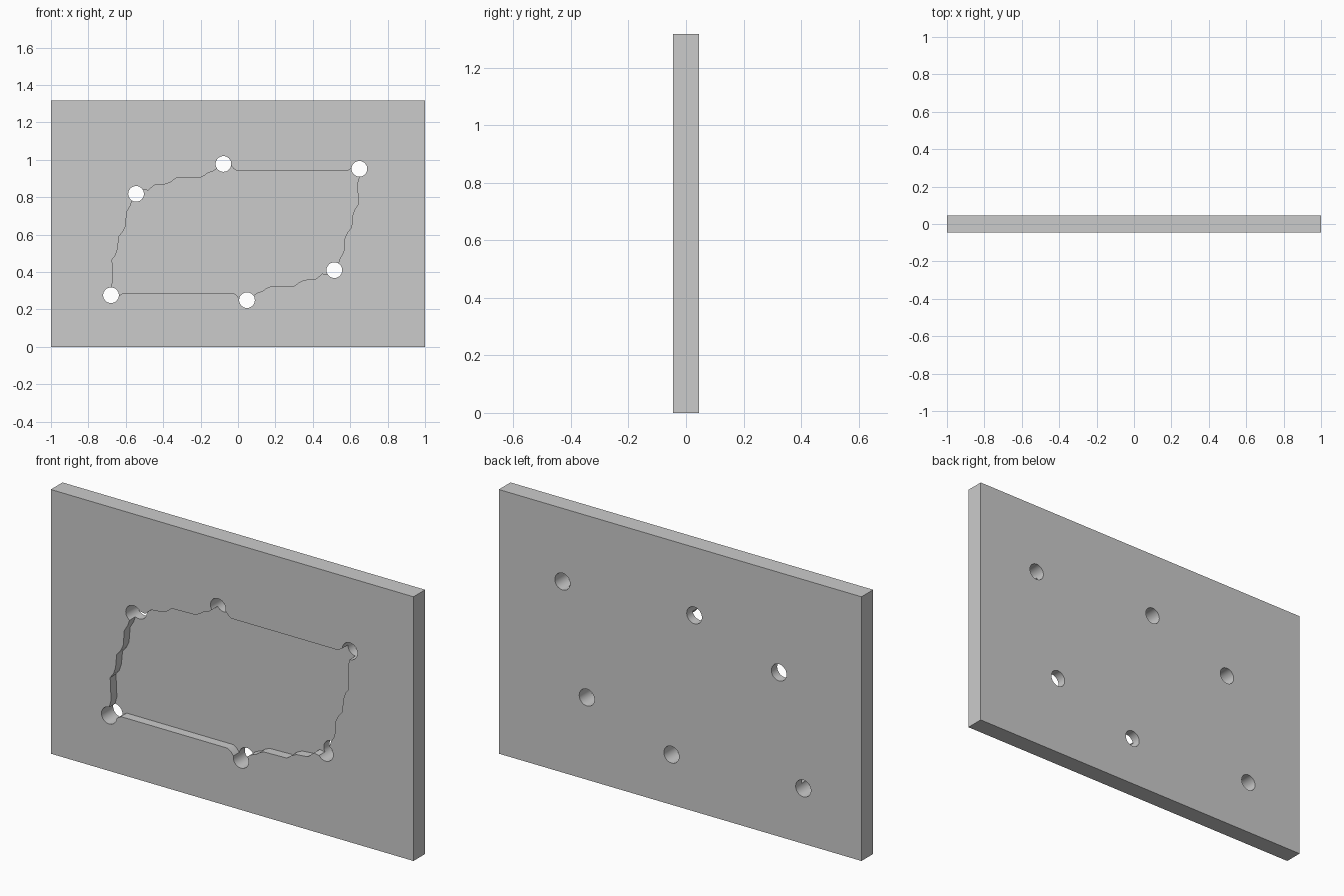
import bpy, bmesh, math
from mathutils import Matrix

if "Cube" in bpy.data.objects:
    bpy.data.objects.remove(bpy.data.objects["Cube"])

WIDTH, HEIGHT, THICK = 2.0, 1.317, 0.092
POCKET_DEPTH = 0.046
HOLE_R = 0.042
CX, CZ = -0.015, 0.614          # point-symmetry centre of the pocket


def to_object(bm, name):
    bmesh.ops.recalc_face_normals(bm, faces=bm.faces[:])
    mesh = bpy.data.meshes.new(name)
    bm.to_mesh(mesh)
    bm.free()
    obj = bpy.data.objects.new(name, mesh)
    bpy.context.collection.objects.link(obj)
    return obj


def turned(pts):
    """Half-turn about the pocket centre."""
    return [(2 * CX - x, 2 * CZ - z) for x, z in pts]


# Half of the outline and three holes; the rest follows by half-turn
half_holes = [(-0.679, 0.276), (-0.545, 0.818), (-0.078, 0.978)]
half_outline = [
    half_holes[0],
    (-0.678, 0.318), (-0.668, 0.355), (-0.673, 0.467), (-0.655, 0.49),
    (-0.643, 0.525), (-0.637, 0.590), (-0.615, 0.617), (-0.601, 0.645),
    (-0.595, 0.721), (-0.575, 0.755), (-0.568, 0.777),
    half_holes[1],
    (-0.508, 0.842), (-0.481, 0.836), (-0.465, 0.850), (-0.446, 0.865),
    (-0.385, 0.870), (-0.358, 0.882), (-0.332, 0.902), (-0.203, 0.905),
    (-0.180, 0.916), (-0.160, 0.930), (-0.130, 0.940), (-0.105, 0.960),
    half_holes[2],
    (-0.037, 0.970), (-0.022, 0.951), (-0.005, 0.940), (0.583, 0.940),
    (0.600, 0.950), (0.615, 0.960),
]

# Plate
bm = bmesh.new()
bmesh.ops.create_cube(bm, size=1)
bmesh.ops.scale(bm, vec=(WIDTH, THICK, HEIGHT), verts=bm.verts)
bmesh.ops.translate(bm, vec=(0, 0, HEIGHT / 2), verts=bm.verts)
plate = to_object(bm, "plate")

# Pocket cutter: wavy outline sunk into the front face
bm = bmesh.new()
outline = half_outline + turned(half_outline)
face = bm.faces.new([bm.verts.new((x, -THICK, z)) for x, z in outline])
ext = bmesh.ops.extrude_face_region(bm, geom=[face])
moved = [g for g in ext["geom"] if isinstance(g, bmesh.types.BMVert)]
bmesh.ops.translate(bm, vec=(0, THICK / 2 + POCKET_DEPTH, 0), verts=moved)
pocket_cutter = to_object(bm, "pocket_cutter")

# Hole cutter: six pins right through the plate
bm = bmesh.new()
for x, z in half_holes + turned(half_holes):
    bmesh.ops.create_cone(
        bm, cap_ends=True, segments=32, radius1=HOLE_R, radius2=HOLE_R,
        depth=THICK * 3,
        matrix=Matrix.Translation((x, 0, z)) @ Matrix.Rotation(math.pi / 2, 4, 'X'))
hole_cutter = to_object(bm, "hole_cutter")

# Cut the pocket and the holes, then drop the cutters
bpy.context.view_layer.objects.active = plate
plate.select_set(True)
for cutter in (pocket_cutter, hole_cutter):
    cutter.hide_render = True
    mod = plate.modifiers.new(cutter.name, 'BOOLEAN')
    mod.operation = 'DIFFERENCE'
    mod.solver = 'EXACT'
    mod.object = cutter
    bpy.ops.object.modifier_apply(modifier=mod.name)
    bpy.data.objects.remove(cutter)

bpy.ops.object.shade_smooth_by_angle(angle=math.radians(30))
